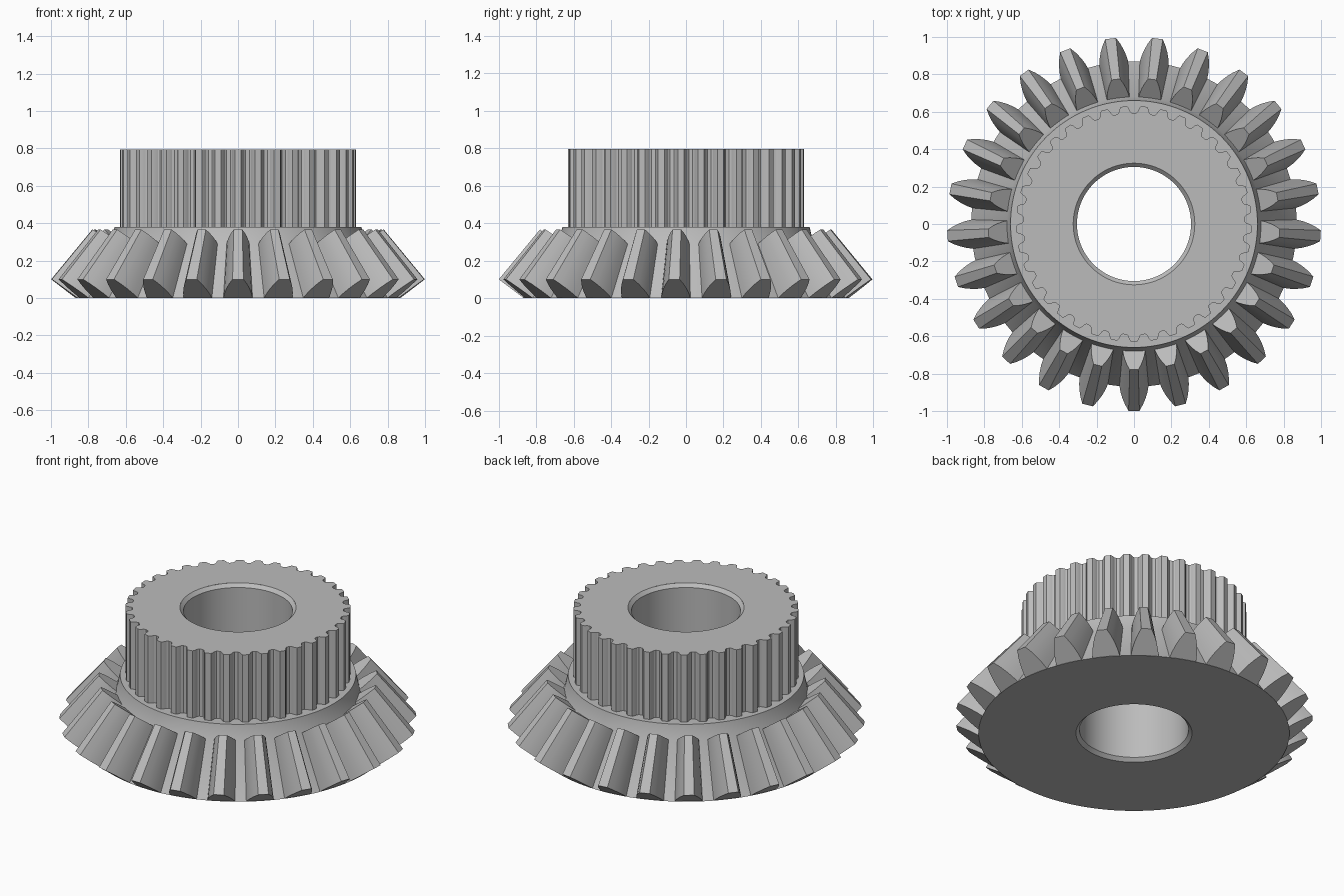
import bpy
import bmesh
from math import cos, sin, pi, radians
from mathutils import Matrix, Vector

cube = bpy.data.objects.get("Cube")
if cube:
    bpy.data.objects.remove(cube, do_unlink=True)

BEVEL_TEETH, SPLINES = 25, 37
APEX = Vector((0, 0, 1.31))   # point where all the bevel tooth lines meet
TOE = 0.78                    # tooth scale at its inner end

steel = bpy.data.materials.new("steel_grey")
steel.use_nodes = True
steel.diffuse_color = (0.5, 0.5, 0.5, 1)
steel.node_tree.nodes["Principled BSDF"].inputs["Base Color"].default_value = (0.5, 0.5, 0.5, 1)


def finish(bm, name):
    mesh = bpy.data.meshes.new(name)
    bm.to_mesh(mesh)
    bm.free()
    mesh.materials.append(steel)
    obj = bpy.data.objects.new(name, mesh)
    bpy.context.collection.objects.link(obj)
    bpy.ops.object.select_all(action='DESELECT')
    obj.select_set(True)
    bpy.context.view_layer.objects.active = obj
    bpy.ops.object.shade_smooth_by_angle(angle=radians(25))
    return obj


def skin(bm, rings):
    """Join consecutive closed rings of points with quads."""
    rows = [[bm.verts.new(p) for p in ring] for ring in rings]
    for a, b in zip(rows, rows[1:]):
        for i in range(len(a)):
            j = (i + 1) % len(a)
            bm.faces.new((a[i], a[j], b[j], b[i]))


# Turned body: shoulder, root cone, flat base and chamfered bore
profile = [(0.57, 0.38), (0.66, 0.38), (0.68, 0.288), (0.87, 0), (0.325, 0),
           (0.305, 0.02), (0.305, 0.775), (0.325, 0.795)]
steps = BEVEL_TEETH * 6
bm = bmesh.new()
skin(bm, [[(r * cos(2 * pi * i / steps), r * sin(2 * pi * i / steps), z)
           for i in range(steps)] for r, z in profile])
for f in bm.faces:
    f.normal_flip()
finish(bm, "gear_body")

# Splined collar: grooved wall and flat top
groove = [(0, 0.592), (0.2, 0.592), (0.29, 0.6), (0.36, 0.618), (0.44, 0.63),
          (0.76, 0.63), (0.84, 0.618), (0.91, 0.6)]
outline = [(-pi / 2 + 2 * pi * (k + t - 0.6) / SPLINES, r)
           for k in range(SPLINES) for t, r in groove]
bm = bmesh.new()
skin(bm, [[(r * cos(a), r * sin(a), 0.38) for a, r in outline],
          [(r * cos(a), r * sin(a), 0.795) for a, r in outline],
          [(0.325 * cos(a), 0.325 * sin(a), 0.795) for a, r in outline]])
finish(bm, "splined_collar")

# Bevel teeth: curved heel section scaled toward the apex
section = [(0, 0.078), (0.25, 0.072), (0.5, 0.062), (0.75, 0.048), (1, 0.029)]
right = [Vector((w, -0.865 - 0.134 * t, 0.1 * t)) for t, w in section]
left = [Vector((-p.x, p.y, p.z)) for p in reversed(right)]
heel = right + left
toe = [APEX + (p - APEX) * TOE for p in heel]
bm = bmesh.new()
for k in range(BEVEL_TEETH):
    turn = Matrix.Rotation(2 * pi * k / BEVEL_TEETH, 3, 'Z')
    h = [bm.verts.new(turn @ p) for p in heel]
    t = [bm.verts.new(turn @ p) for p in toe]
    bm.faces.new(h)
    bm.faces.new(t[::-1])
    for i in range(len(h) - 1):
        bm.faces.new((h[i + 1], h[i], t[i], t[i + 1]))
bmesh.ops.recalc_face_normals(bm, faces=bm.faces)
finish(bm, "bevel_teeth")
